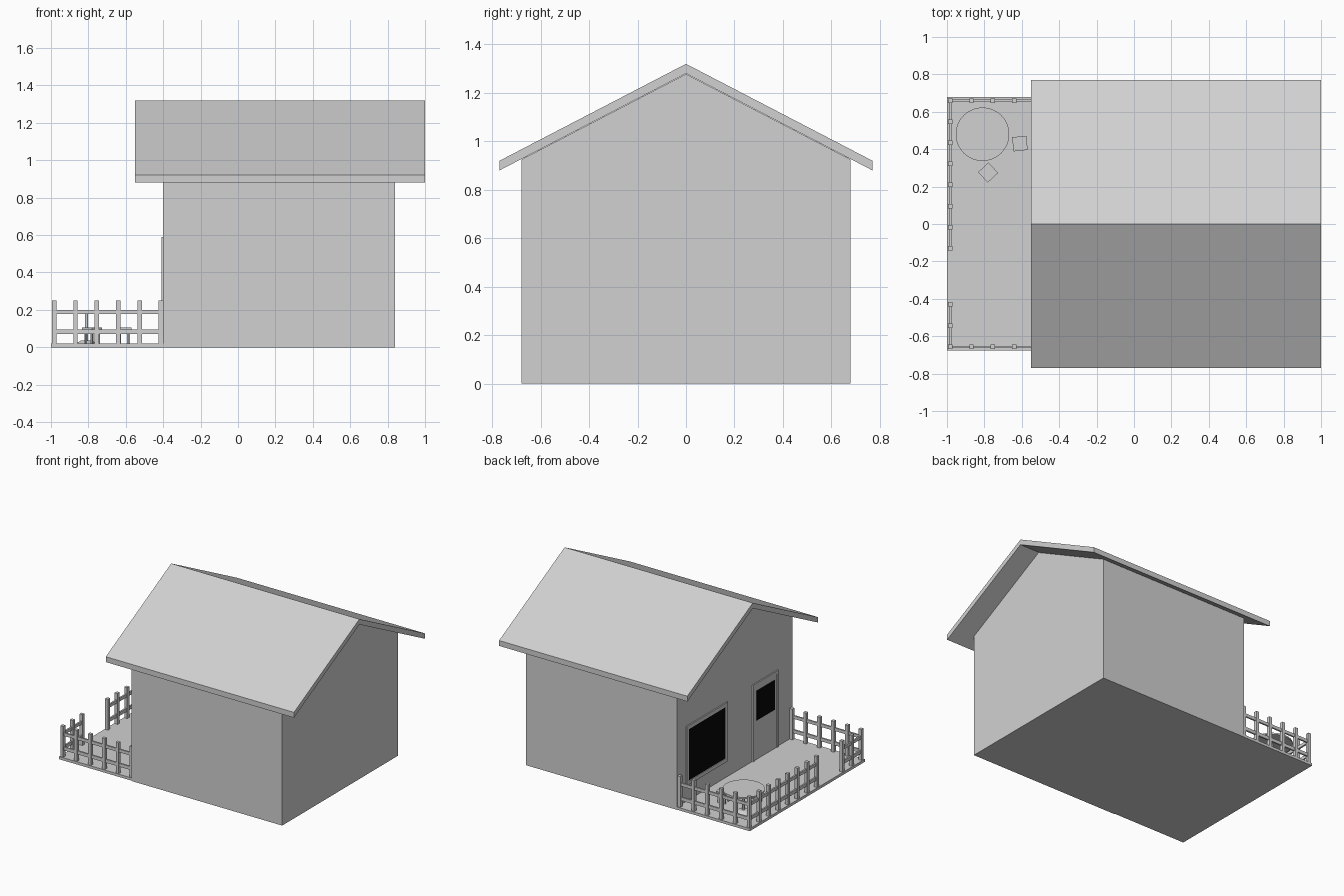
import bpy, bmesh, math
from mathutils import Matrix, Vector

if "Cube" in bpy.data.objects:
    bpy.data.objects.remove(bpy.data.objects["Cube"])


def material(name, v):
    m = bpy.data.materials.new(name)
    m.diffuse_color = (v, v, v, 1)
    m.use_nodes = True
    m.node_tree.nodes["Principled BSDF"].inputs["Base Color"].default_value = m.diffuse_color
    return m


GREY = material("light grey", 0.64)
BLACK = material("black glass", 0.002)


def finish(name, bm, mat):
    bmesh.ops.recalc_face_normals(bm, faces=bm.faces)
    me = bpy.data.meshes.new(name)
    bm.to_mesh(me)
    bm.free()
    me.materials.append(mat)
    ob = bpy.data.objects.new(name, me)
    bpy.context.collection.objects.link(ob)
    return ob


def add_box(bm, x0, x1, y0, y1, z0, z1):
    m = Matrix.Translation(((x0 + x1) / 2, (y0 + y1) / 2, (z0 + z1) / 2))
    m = m @ Matrix.Diagonal((x1 - x0, y1 - y0, z1 - z0, 1))
    bmesh.ops.create_cube(bm, size=1, matrix=m)


def boxes(name, mat, *dims):
    bm = bmesh.new()
    for d in dims:
        add_box(bm, *d)
    return finish(name, bm, mat)


def prism(name, profile, x0, x1):
    # extrude a (y, z) profile along x
    bm = bmesh.new()
    face = bm.faces.new([bm.verts.new((x0, y, z)) for y, z in profile])
    ext = bmesh.ops.extrude_face_region(bm, geom=[face])["geom"]
    bmesh.ops.translate(bm, vec=(x1 - x0, 0, 0),
                        verts=[v for v in ext if isinstance(v, bmesh.types.BMVert)])
    return finish(name, bm, GREY)


def add_disc(bm, x, y, z0, z1, r0, r1, n=32):
    bmesh.ops.create_cone(bm, cap_ends=True, segments=n, radius1=r0, radius2=r1,
                          depth=z1 - z0, matrix=Matrix.Translation((x, y, (z0 + z1) / 2)))


# house body, gable roof and deck
prism("house_walls", [(-.68, 0), (.68, 0), (.68, .925), (0, 1.278), (-.68, .925)], -.4, .84)
prism("roof", [(-.77, .88), (0, 1.28), (.77, .88), (.77, .92), (0, 1.32), (-.77, .92)], -.55, 1.0)
boxes("deck", GREY, (-1, -.4, -.675, .678, 0, .02))

# fence: square posts joined by two thin rails
RAILS = ((.07, .095), (.177, .2))
P = .012


def fence(name, start, end, count):
    a, b = Vector(start), Vector(end)
    bm = bmesh.new()
    for i in range(count):
        p = a.lerp(b, i / (count - 1))
        add_box(bm, p.x - P, p.x + P, p.y - P, p.y + P, .02, .25)
    for z0, z1 in RAILS:
        add_box(bm, min(a.x, b.x) - .006, max(a.x, b.x) + .006,
                min(a.y, b.y) - .006, max(a.y, b.y) + .006, z0, z1)
    finish(name, bm, GREY)


X = -.983
fence("front_fence", (X, -.657), (-.412, -.657), 6)
fence("back_fence", (X, .66), (-.412, .66), 6)
fence("side_fence_long", (X, .66), (X, -.13), 8)
fence("side_fence_short", (X, -.657), (X, -.43), 3)


# frame of four bars on the left wall
def frame(name, y0, y1, z0, z1, w, out, bottom=True):
    x0, x1 = -.4 - out, -.395
    bars = [(x0, x1, y0, y0 + w, z0, z1), (x0, x1, y1 - w, y1, z0, z1),
            (x0, x1, y0 + w, y1 - w, z1 - w, z1)]
    if bottom:
        bars.append((x0, x1, y0 + w, y1 - w, z0, z0 + w))
    boxes(name, GREY, *bars)


# window and door
frame("window_frame", .09, .574, .14, .58, .028, .009)
boxes("window_glass", BLACK, (-.404, -.396, .118, .546, .168, .552))
frame("door_frame", -.505, -.207, .02, .59, .02, .009, False)
boxes("door_panel", GREY, (-.404, -.396, -.485, -.227, .02, .57))
boxes("door_glass", BLACK, (-.407, -.403, -.468, -.254, .31, .53))

# round pedestal table
TX, TY = -.81, .48
bm = bmesh.new()
add_disc(bm, TX, TY, .18, .192, .143, .143, 48)
add_disc(bm, TX, TY, .03, .18, .009, .009, 16)
add_disc(bm, TX, TY, .02, .036, .055, .03, 24)
finish("round_table", bm, GREY)


# square stools with four legs
def stool(name, x, y, angle):
    bm = bmesh.new()
    add_box(bm, -.038, .038, -.038, .038, .096, .106)
    for sx in (-1, 1):
        for sy in (-1, 1):
            add_box(bm, sx * .024 - .005, sx * .024 + .005,
                    sy * .024 - .005, sy * .024 + .005, .02, .096)
    ob = finish(name, bm, GREY)
    ob.location = (x, y, 0)
    ob.rotation_euler.z = math.radians(angle)


stool("stool_front", -.78, .275, 43)
stool("stool_side", -.61, .43, 6)
